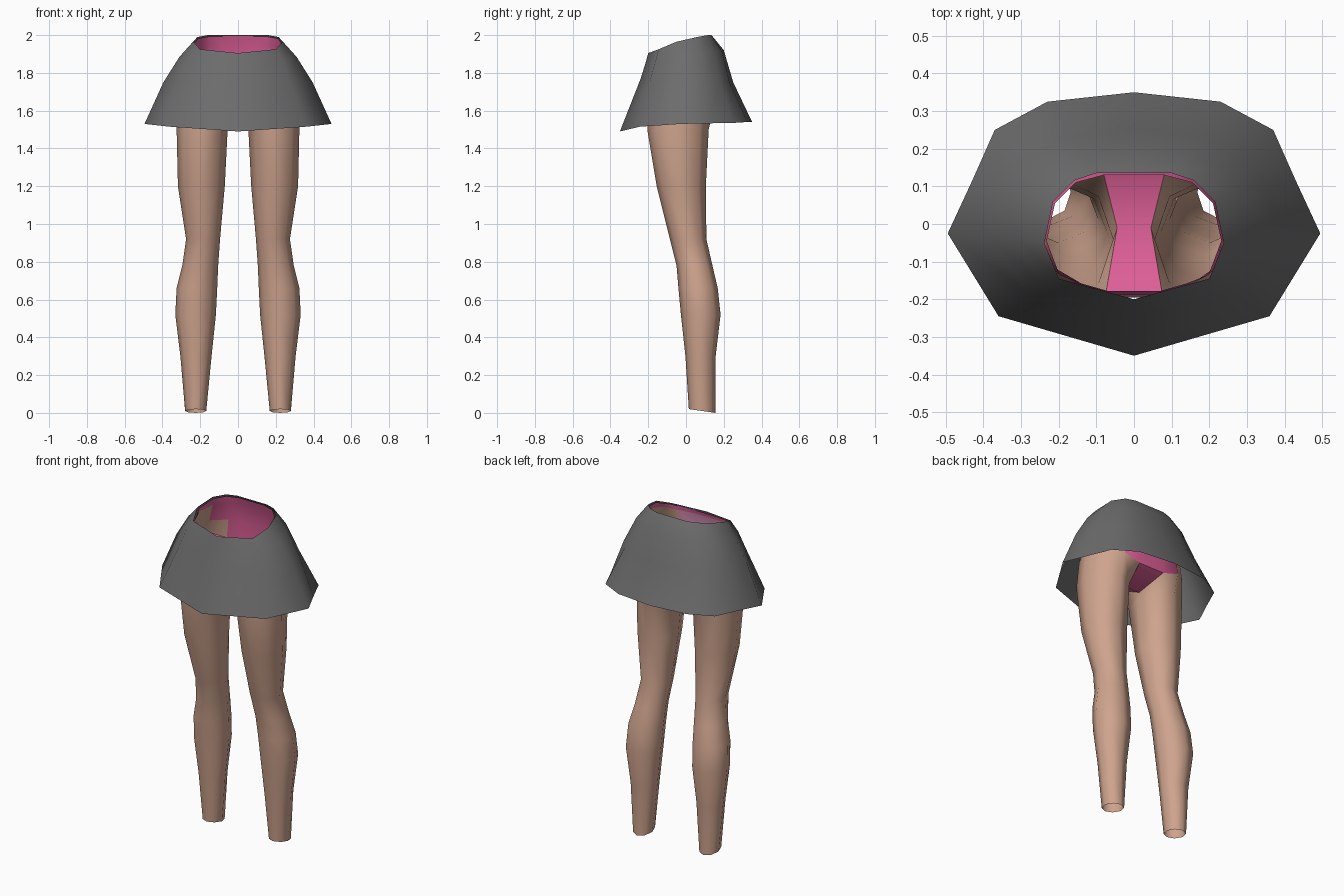
import bpy, bmesh, math


def material(name, rgb):
    m = bpy.data.materials.new(name)
    m.diffuse_color = (*rgb, 1)
    return m


SKIRT = material("charcoal cloth", (0.15, 0.15, 0.15))
SKIN = material("skin", (0.62, 0.37, 0.27))
PINK = material("bright pink", (0.73, 0.115, 0.31))
PALE = material("pale pink", (0.72, 0.29, 0.48))


def mirror_ring(half):
    """Close a right-hand half ring (front to back) with its mirror image."""
    return half + [(-x, y, z) for x, y, z in reversed(half) if x > 1e-4]


def loft(name, rings, mats, closed=True, rule=None):
    bm = bmesh.new()
    rows = [[bm.verts.new(p) for p in r] for r in rings]
    n = len(rows[0])
    for a, b in zip(rows, rows[1:]):
        for i in range(n if closed else n - 1):
            j = (i + 1) % n
            f = bm.faces.new((a[i], a[j], b[j], b[i]))
            f.smooth = True
            if rule:
                f.material_index = rule(f.calc_center_median())
    bmesh.ops.recalc_face_normals(bm, faces=bm.faces)
    me = bpy.data.meshes.new(name)
    bm.to_mesh(me)
    bm.free()
    for m in mats:
        me.materials.append(m)
    ob = bpy.data.objects.new(name, me)
    bpy.context.collection.objects.link(ob)
    return ob


# Skirt: hem, two middle rings and waist, right half from front to back
hem = [(0, -.35, 1.49), (.36, -.245, 1.515), (.495, -.025, 1.53), (.43, .115, 1.533),
       (.37, .25, 1.535), (.23, .325, 1.54), (0, .35, 1.54)]
flare = [(0, -.24, 1.77), (.27, -.19, 1.76), (.395, -.03, 1.75), (.35, .10, 1.75),
         (.29, .18, 1.75), (.18, .23, 1.75), (0, .25, 1.75)]
hip = [(0, -.215, 1.85), (.24, -.16, 1.865), (.31, -.035, 1.885), (.28, .08, 1.90),
       (.22, .15, 1.91), (.13, .19, 1.915), (0, .20, 1.92)]
waist = [(0, -.2, 1.905), (.2, -.145, 1.925), (.238, -.05, 1.965), (.215, .06, 1.99),
         (.16, .115, 2.0), (.10, .135, 2.0), (0, .135, 2.0)]
loft("skirt", [mirror_ring(r) for r in (hem, flare, hip, waist)], [SKIRT])

# Pelvis: leg opening edge up to the waist, inside the skirt
opening = [(.075, -.185, 1.63), (.18, -.195, 1.63), (.28, -.14, 1.66), (.315, -.03, 1.68),
           (.28, .08, 1.66), (.19, .15, 1.63), (.085, .15, 1.6)]
belly = [(.075, -.195, 1.80), (.17, -.175, 1.80), (.26, -.12, 1.81), (.285, -.03, 1.82),
         (.25, .08, 1.83), (.17, .15, 1.83), (.08, .17, 1.83)]
band = [(.07, -.187, 1.88), (.16, -.155, 1.89), (.222, -.11, 1.91), (.24, -.03, 1.93),
        (.215, .06, 1.94), (.15, .125, 1.945), (.08, .145, 1.95)]
top = [(.07, -.178, 1.905), (.14, -.158, 1.912), (.198, -.135, 1.922), (.232, -.045, 1.958),
       (.21, .055, 1.982), (.155, .11, 1.992), (.08, .13, 1.994)]


def pelvis_colour(c):
    if c.z > 1.885:
        return 1
    if abs(c.x) > .15:
        return 0
    return 2 if c.z > 1.74 else 1


loft("pelvis", [mirror_ring(r) for r in (opening, belly, band, top)],
     [SKIN, PINK, PALE], rule=pelvis_colour)

# Crotch strip joining the front and back of the pelvis
strip = [opening[0], (.045, -.01, 1.53), opening[-1]]
loft("underwear_strip", [[(x, y, z), (-x, y, z)] for x, y, z in strip], [PINK], closed=False)

# Legs: z, inner x, outer x, front y, back y, drop towards the back
sections = [(1.50, .055, .325, -.205, .12, 0), (1.20, .07, .318, -.155, .105, 0),
            (.92, .095, .275, -.085, .108, 0), (.78, .105, .295, -.05, .14, 0),
            (.66, .11, .325, -.04, .168, 0), (.52, .117, .332, -.027, .183, 0),
            (.30, .14, .305, -.003, .157, 0), (.01, .168, .28, .015, .155, .01)]
for side, label in ((1, "right"), (-1, "left")):
    rings = [[opening[0]] + opening[1:] + [strip[1]]]
    for z, x0, x1, y0, y1, drop in sections:
        ring = []
        for k in range(8):
            a = math.radians(225 + 45 * k)
            ring.append(((x0 + x1) / 2 + (x1 - x0) / 2 * math.cos(a),
                         (y0 + y1) / 2 + (y1 - y0) / 2 * math.sin(a),
                         z - drop * math.sin(a)))
        rings.append(ring)
    loft(label + "_leg", [[(side * x, y, z) for x, y, z in r] for r in rings], [SKIN])
